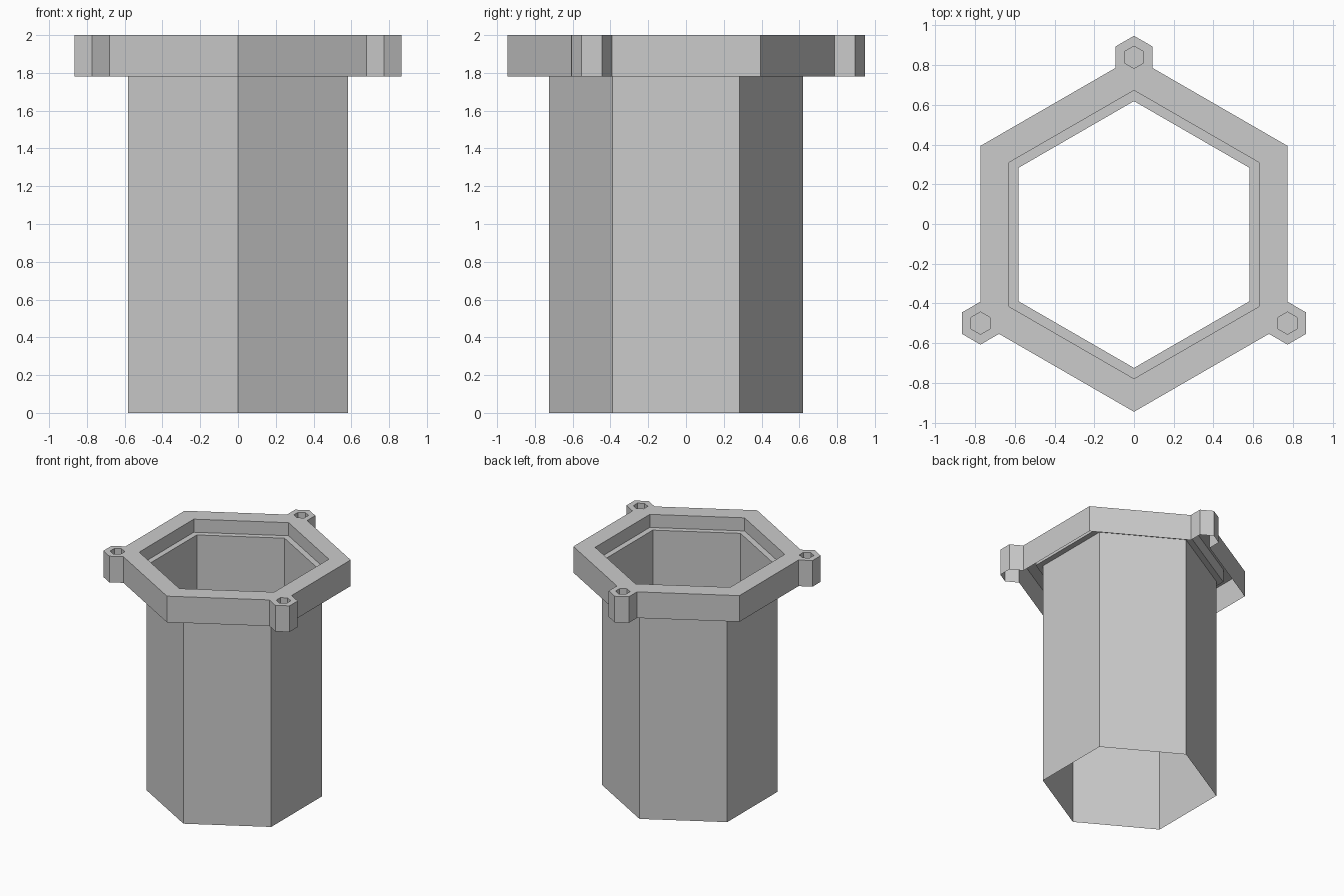
import bpy, bmesh
from math import cos, sin, radians

if "Cube" in bpy.data.objects:
    bpy.data.objects.remove(bpy.data.objects["Cube"])

CY = -0.053                        # y of the main hexagon's centre
FLANGE_R, OPENING_R, TUBE_R = 0.893, 0.726, 0.672
BOSS_R, HOLE_R = 0.108, 0.056
TOP, LEDGE, RIM = 2.0, 1.89, 1.78


def polar(c, r, a):
    return (c[0] + r * cos(radians(a)), c[1] + r * sin(radians(a)))


def hexagon(c, r):
    return [polar(c, r, 90 + 60 * i) for i in range(6)]


def ring(bm, pts, z):
    return [bm.verts.new((x, y, z)) for x, y in pts]


def close_loop(bm, vs):
    return [bm.edges.new((vs[i - 1], vs[i])) for i in range(len(vs))]


def bridge(bm, a, b):
    """Quads between two matching rings."""
    for i in range(len(a)):
        bm.faces.new((a[i - 1], a[i], b[i], b[i - 1]))


def finish(bm, name):
    me = bpy.data.meshes.new(name)
    bm.to_mesh(me)
    bm.free()
    ob = bpy.data.objects.new(name, me)
    bpy.context.collection.objects.link(ob)
    return ob


centre = (0, CY)

# Flange outline: hexagon with a small hexagonal boss on every other corner
outline, bosses = [], []
for i in range(6):
    a = 90 + 60 * i
    corner = polar(centre, FLANGE_R, a)
    if i % 2 == 0:
        bosses.append(corner)
        outline += [polar(corner, BOSS_R, a + d) for d in (-120, -60, 0, 60, 120)]
    else:
        outline.append(corner)

# Flange: open-bottomed shell with recessed opening and screw holes
bm = bmesh.new()
outer = ring(bm, outline, TOP)
inner = ring(bm, hexagon(centre, OPENING_R), TOP)
holes = [ring(bm, hexagon(c, HOLE_R), TOP) for c in bosses]
edges = []
for loop in [outer, inner] + holes:
    edges += close_loop(bm, loop)
bmesh.ops.triangle_fill(bm, edges=edges, use_beauty=True, normal=(0, 0, 1))
bridge(bm, ring(bm, outline, RIM), outer)
step = ring(bm, hexagon(centre, OPENING_R), LEDGE)
bridge(bm, inner, step)
bridge(bm, step, ring(bm, hexagon(centre, TUBE_R), LEDGE))
for c, top in zip(bosses, holes):
    floor = ring(bm, hexagon(c, HOLE_R), LEDGE)
    bridge(bm, top, floor)
    bm.faces.new(floor)
bmesh.ops.recalc_face_normals(bm, faces=bm.faces[:])
bm.normal_update()
if sum(f.normal.z * f.calc_area() for f in bm.faces) < 0:
    bmesh.ops.reverse_faces(bm, faces=bm.faces[:])
finish(bm, "flange")

# Tube: thin hexagonal sleeve, open at both ends
bm = bmesh.new()
tube = hexagon(centre, TUBE_R)
bridge(bm, ring(bm, tube, 0), ring(bm, tube, LEDGE))
finish(bm, "tube")
